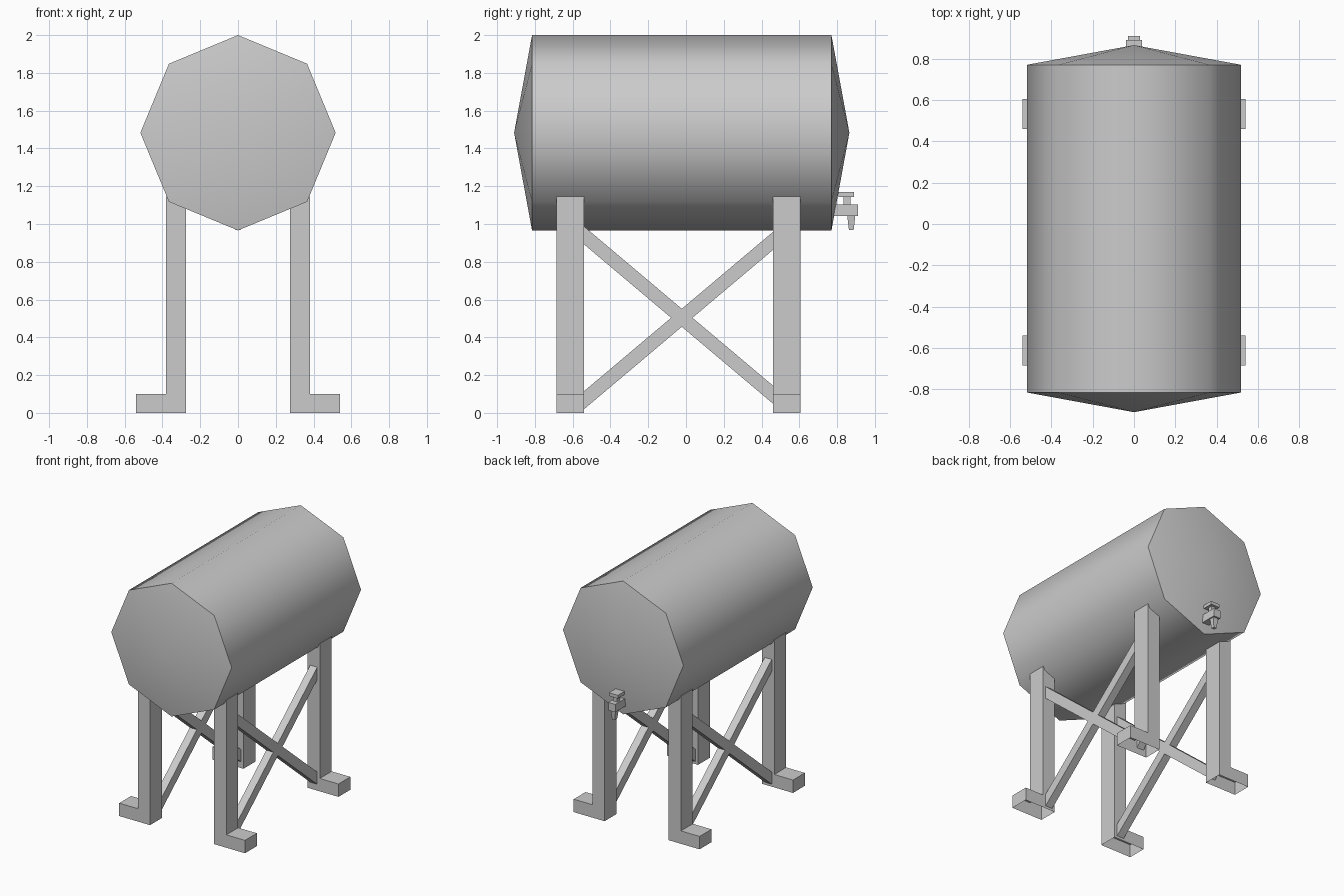
import bpy, bmesh, math
from mathutils import Matrix, Vector

old = bpy.data.objects.get("Cube")
if old:
    bpy.data.objects.remove(old, do_unlink=True)

# One flat grey for the whole model
grey = bpy.data.materials.new("steel_grey")
grey.use_nodes = True
colour = (0.6, 0.6, 0.6, 1)
grey.diffuse_color = colour
grey.node_tree.nodes["Principled BSDF"].inputs["Base Color"].default_value = colour


def finish(name, bm):
    bmesh.ops.recalc_face_normals(bm, faces=bm.faces)
    mesh = bpy.data.meshes.new(name)
    bm.to_mesh(mesh)
    bm.free()
    mesh.materials.append(grey)
    obj = bpy.data.objects.new(name, mesh)
    bpy.context.collection.objects.link(obj)
    return obj


def box(name, low, high, taper=1.0):
    """Box between two corners; taper scales the bottom."""
    bm = bmesh.new()
    bmesh.ops.create_cube(bm, size=1)
    low, high = Vector(low), Vector(high)
    for v in bm.verts:
        if v.co.z < 0:
            v.co.x *= taper
            v.co.y *= taper
        v.co = (low + high) / 2 + v.co * (high - low)
    return finish(name, bm)


# Tank: eight-sided drum with shallow conical ends
bm = bmesh.new()
RADIUS, AXIS_Z, SIDES = 0.517, 1.483, 8


def ring(y):
    angles = [2 * math.pi * i / SIDES for i in range(SIDES)]
    return [bm.verts.new((RADIUS * math.sin(a), y, AXIS_Z + RADIUS * math.cos(a)))
            for a in angles]


front, back = ring(-0.815), ring(0.77)
front_tip = bm.verts.new((0, -0.91, AXIS_Z))
back_tip = bm.verts.new((0, 0.865, AXIS_Z))
for i in range(SIDES):
    j = (i + 1) % SIDES
    bm.faces.new((front[i], front[j], back[j], back[i]))
    bm.faces.new((front[j], front[i], front_tip))
    bm.faces.new((back[i], back[j], back_tip))
tank = finish("tank", bm)
bpy.context.view_layer.objects.active = tank
tank.select_set(True)
bpy.ops.object.shade_smooth_by_angle(angle=math.radians(60))
tank.select_set(False)


# Legs: L profile with an outward foot, open underneath
def leg(name, side, y0, y1):
    bm = bmesh.new()
    profile = [(0.275, 0), (0.275, 1.145), (0.38, 1.145),
               (0.38, 0.1), (0.54, 0.1), (0.54, 0)]
    near, far = [[bm.verts.new((side * x, y, z)) for x, z in profile]
                 for y in (y0, y1)]
    bm.faces.new(near)
    bm.faces.new(far)
    for i in range(len(profile) - 1):
        bm.faces.new((near[i], near[i + 1], far[i + 1], far[i]))
    finish(name, bm)


# Braces: crossed square bars between the legs of each side
def brace(name, side, z_front, z_back):
    start = Vector((side * 0.328, -0.54, z_front))
    end = Vector((side * 0.328, 0.46, z_back))
    along = end - start
    bm = bmesh.new()
    bmesh.ops.create_cube(bm, size=1)
    bmesh.ops.scale(bm, vec=(0.06, along.length + 0.06, 0.073), verts=bm.verts)
    tilt = Matrix.Rotation(math.atan2(along.z, along.y), 4, 'X')
    bmesh.ops.transform(bm, verts=bm.verts,
                        matrix=Matrix.Translation((start + end) / 2) @ tilt)
    finish(name, bm)


for label, side in (("left", 1), ("right", -1)):
    leg(f"front_{label}_leg", side, -0.685, -0.54)
    leg(f"back_{label}_leg", side, 0.46, 0.605)
    brace(f"{label}_brace_rising", side, 0.067, 0.91)
    brace(f"{label}_brace_falling", side, 0.94, 0.097)

# Tap at the back
box("tap_body", (-0.03, 0.77, 1.043), (0.03, 0.91, 1.104))
box("tap_stem", (-0.018, 0.834, 1.104), (0.018, 0.87, 1.145))
box("tap_handle", (-0.038, 0.808, 1.144), (0.038, 0.89, 1.169))
box("tap_spout", (-0.021, 0.854, 0.968), (0.021, 0.896, 1.043), taper=0.6)
